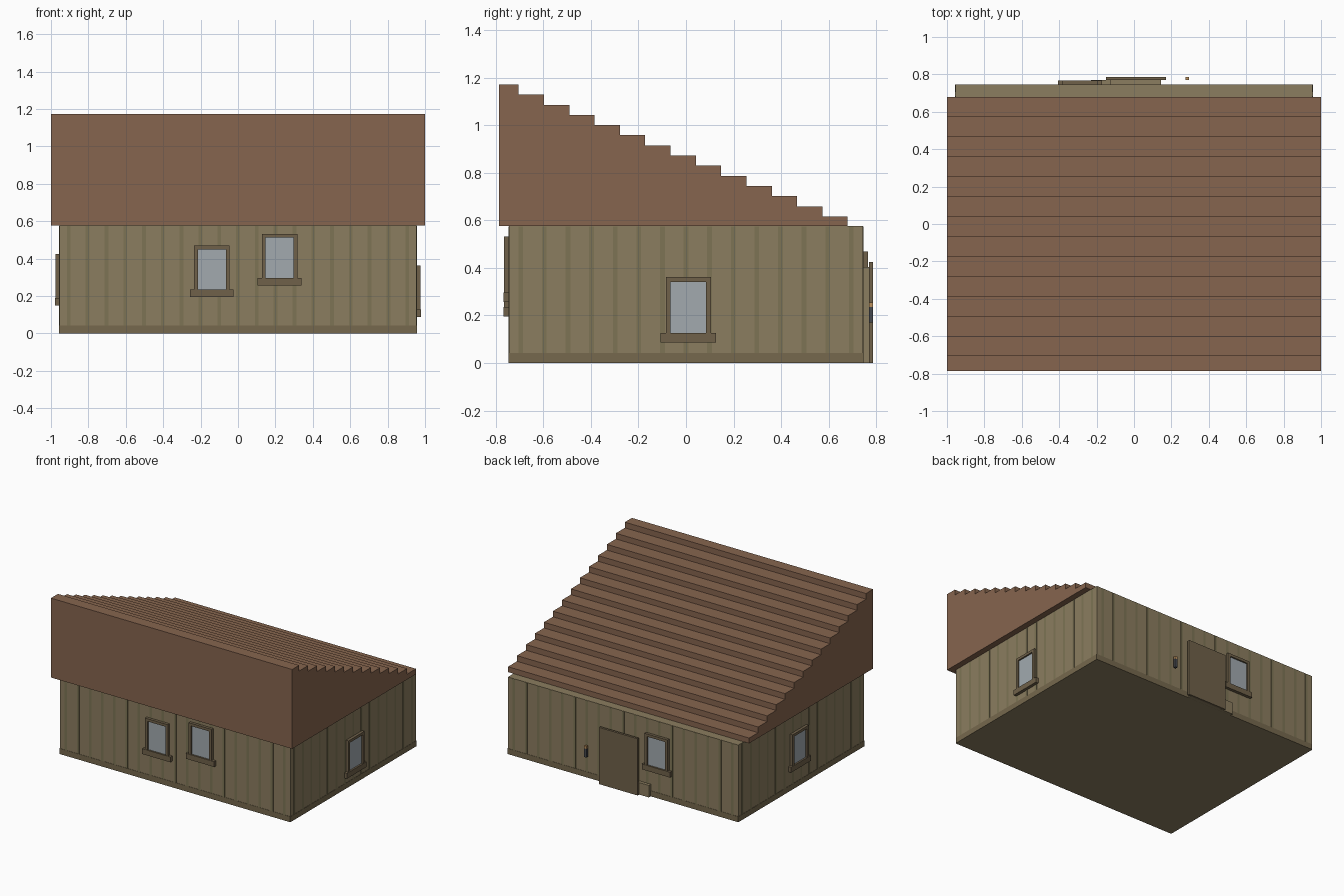
import bpy, bmesh

if "Cube" in bpy.data.objects:
    bpy.data.objects.remove(bpy.data.objects["Cube"])

HX, HY, WALL_H = 0.955, 0.745, 0.577


def material(name, rgb):
    m = bpy.data.materials.new(name)
    m.diffuse_color = (*rgb, 1)
    m.use_nodes = True
    m.node_tree.nodes["Principled BSDF"].inputs["Base Color"].default_value = m.diffuse_color
    return m


WALL = material("wall_boards", (0.26, 0.205, 0.115))
STRIPE = material("board_joint", (0.205, 0.175, 0.09))
BASE = material("base_band", (0.18, 0.14, 0.075))
ROOF = material("roof_brown", (0.24, 0.13, 0.077))
TRIM = material("trim_wood", (0.16, 0.12, 0.068))
GLASS = material("glass_blue", (0.36, 0.40, 0.43))
DARK = material("lantern_metal", (0.06, 0.065, 0.075))
GLOW = material("lantern_top", (0.5, 0.28, 0.11))


def finish(name, bm, mat):
    bmesh.ops.recalc_face_normals(bm, faces=bm.faces)
    me = bpy.data.meshes.new(name)
    bm.to_mesh(me)
    bm.free()
    me.materials.append(mat)
    ob = bpy.data.objects.new(name, me)
    bpy.context.collection.objects.link(ob)
    return ob


def boxes(name, spans, mat):
    """One object from boxes given as (x0, x1, y0, y1, z0, z1)."""
    bm = bmesh.new()
    for s in spans:
        for v in bmesh.ops.create_cube(bm, size=1)["verts"]:
            v.co = [(s[2*i] + s[2*i+1]) / 2 + v.co[i] * (s[2*i+1] - s[2*i]) for i in range(3)]
    return finish(name, bm, mat)


def on_wall(side, u0, u1, d0, d1, z0, z1):
    """Box on a wall: u runs along it, d is the distance out from it."""
    if side == "front":
        return (u0, u1, -HY - d1, -HY - d0, z0, z1)
    if side == "back":
        return (u0, u1, HY + d0, HY + d1, z0, z1)
    if side == "left":
        return (-HX - d1, -HX - d0, u0, u1, z0, z1)
    return (HX + d0, HX + d1, u0, u1, z0, z1)


# Walls
boxes("walls", [(-HX, HX, -HY, HY, 0, WALL_H)], WALL)

# Board joints and base band on every wall
for side, half in (("front", HX), ("back", HX), ("left", HY), ("right", HY)):
    n = round(2 * half / 0.1)
    step = 2 * half / n
    boxes(side + "_board_joints",
          [on_wall(side, -half + (i + 0.5) * step - 0.01, -half + (i + 0.5) * step + 0.01,
                   -0.005, 0.0015, 0.04, WALL_H - 0.002) for i in range(n)], STRIPE)
    boxes(side + "_base_band", [on_wall(side, -half, half, -0.005, 0.002, 0, 0.042)], BASE)

# Stepped roof: side profile extruded along x
profile = [(0.68, WALL_H), (-0.787, WALL_H), (-0.787, 1.172)]
for i in range(14):
    y, z = -0.704 + 0.1065 * i, 1.172 - 0.0427 * i
    profile.append((y, z))
    if i < 13:
        profile.append((y, z - 0.0427))
profile[-1] = (0.68, profile[-1][1])
bm = bmesh.new()
face = bm.faces.new([bm.verts.new((-1, y, z)) for y, z in profile])
ext = bmesh.ops.extrude_face_region(bm, geom=[face], use_keep_orig=True)
for g in ext["geom"]:
    if isinstance(g, bmesh.types.BMVert):
        g.co.x = 1
finish("stepped_roof", bm, ROOF)


# Windows: jambs, head, sill and recessed pane
def window(name, side, c, z):
    boxes(name + "_frame", [
        on_wall(side, c - 0.095, c - 0.075, 0, 0.021, z + 0.04, z + 0.275),
        on_wall(side, c + 0.075, c + 0.095, 0, 0.021, z + 0.04, z + 0.275),
        on_wall(side, c - 0.075, c + 0.075, 0, 0.021, z + 0.255, z + 0.275),
        on_wall(side, c - 0.117, c + 0.117, 0, 0.023, z, z + 0.04)], TRIM)
    boxes(name + "_pane", [on_wall(side, c - 0.075, c + 0.075, 0, 0.01, z + 0.04, z + 0.255)], GLASS)


window("front_left_window", "front", -0.14, 0.195)
window("front_right_window", "front", 0.222, 0.257)
window("back_window", "back", -0.288, 0.195)
window("left_window", "left", 0.035, 0.15)
window("right_window", "right", 0.01, 0.087)

# Door with its backing, and the small block beside it
boxes("door_backing", [on_wall("back", -0.128, 0.145, 0, 0.025, 0, 0.405)], WALL)
boxes("door", [on_wall("back", -0.15, 0.17, 0.025, 0.042, 0, 0.425)], TRIM)
boxes("door_side_block", [on_wall("back", -0.23, -0.128, 0, 0.024, 0, 0.09)], WALL)

# Lantern beside the door
boxes("lantern_body", [on_wall("back", 0.275, 0.295, 0.025, 0.042, 0.17, 0.235)], DARK)
boxes("lantern_cap", [on_wall("back", 0.275, 0.295, 0.025, 0.042, 0.235, 0.255)], GLOW)
